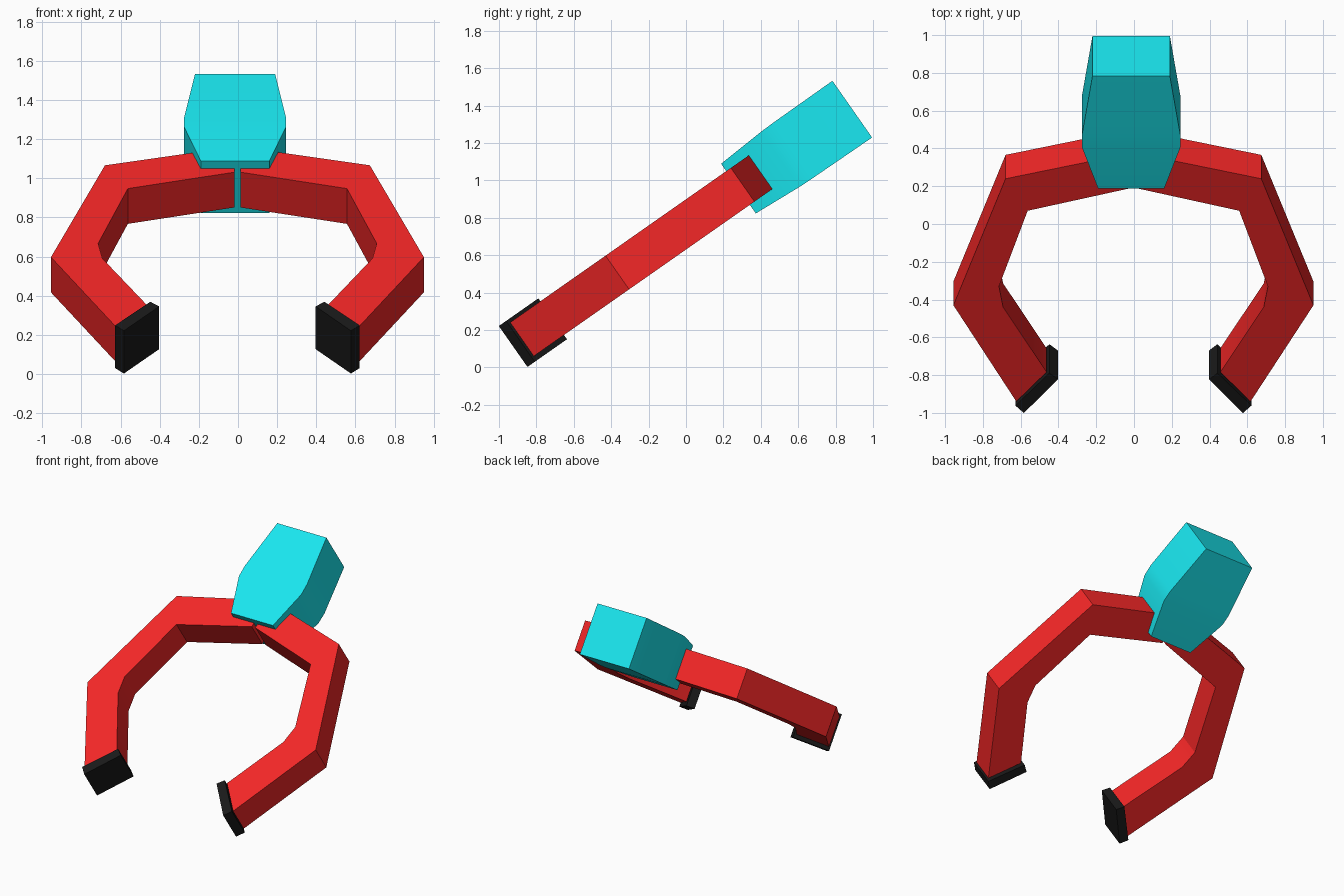
import bpy, bmesh, math

if "Cube" in bpy.data.objects:
    bpy.data.objects.remove(bpy.data.objects["Cube"])

TILT = math.radians(35)  # the whole claw lies in a plane tilted about x


def material(name, color):
    m = bpy.data.materials.new(name)
    m.diffuse_color = (*color, 1)
    m.use_nodes = True
    m.node_tree.nodes["Principled BSDF"].inputs["Base Color"].default_value = m.diffuse_color
    return m


RED = material("red", (0.9, 0.02, 0.02))
CYAN = material("cyan", (0.01, 0.8, 0.87))
BLACK = material("black", (0.01, 0.01, 0.01))


def loft(name, rings, mat):
    """Skin a list of closed rings (same point count) and cap both ends."""
    bm = bmesh.new()
    loops = [[bm.verts.new(p) for p in ring] for ring in rings]
    n = len(loops[0])
    for a, b in zip(loops, loops[1:]):
        for i in range(n):
            j = (i + 1) % n
            bm.faces.new((a[i], a[j], b[j], b[i]))
    bm.faces.new(loops[0])
    bm.faces.new(loops[-1])
    bmesh.ops.recalc_face_normals(bm, faces=bm.faces)
    mesh = bpy.data.meshes.new(name)
    bm.to_mesh(mesh)
    bm.free()
    mesh.materials.append(mat)
    ob = bpy.data.objects.new(name, mesh)
    bpy.context.collection.objects.link(ob)
    ob.rotation_euler.x = TILT
    bpy.ops.object.select_all(action='DESELECT')
    ob.select_set(True)
    bpy.context.view_layer.objects.active = ob
    bpy.ops.object.shade_smooth_by_angle(angle=math.radians(25))
    return ob


def plate(name, outline, side, low, high, mat):
    """Extrude an in-plane outline, mirrored by side (+1 / -1)."""
    return loft(name, [[(side * x - 0.003, u, h) for x, u in outline]
                       for h in (low, high)], mat)


# Bent arm outline: outer edge root to tip, then inner edge back to root
arm = [(0.015, 0.973), (0.677, 0.808), (0.953, -0.01), (0.62, -0.632),
       (0.46, -0.442), (0.69, -0.022), (0.712, 0.112), (0.56, 0.601),
       (0.015, 0.747)]
# Grip pad on the arm tip
pad = [(0.58, -0.693), (0.40, -0.476), (0.445, -0.435), (0.625, -0.645)]

for label, side in (("left", -1), ("right", 1)):
    plate(label + "_arm", arm, side, 0.516, 0.736, RED)
    plate(label + "_grip_pad", pad, side, 0.488, 0.755, BLACK)

# Central hub: position along the slope, x range, thickness range
sections = [(0.778, -0.19, 0.16, 0.46, 0.784),
            (1.055, -0.275, 0.245, 0.442, 0.802),
            (1.14, -0.275, 0.245, 0.440, 0.804),
            (1.52, -0.22, 0.19, 0.436, 0.806)]
loft("hub", [[(x0, u, h0), (x1, u, h0), (x1, u, h1), (x0, u, h1)]
             for u, x0, x1, h0, h1 in sections], CYAN)
